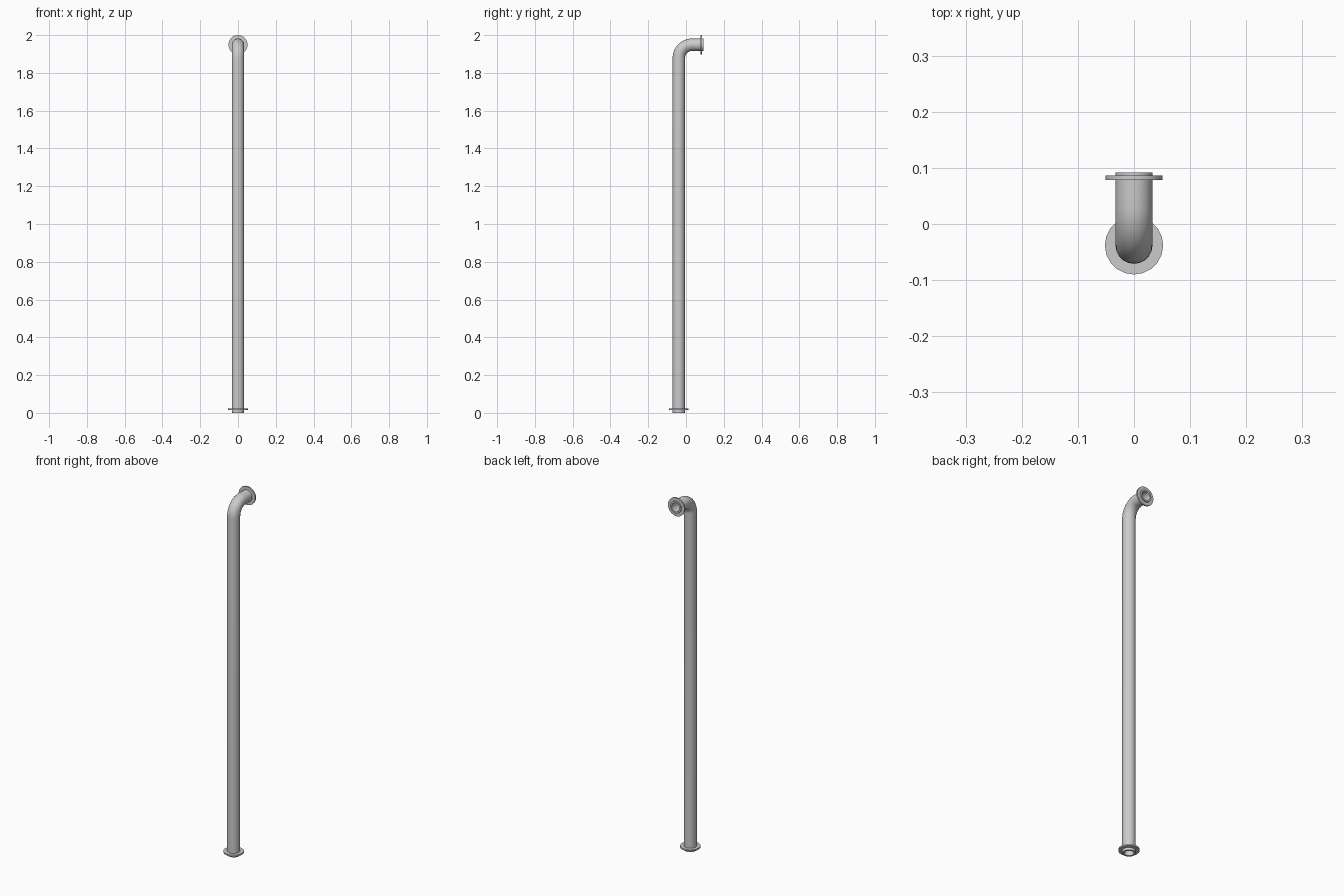
import bpy, bmesh, math
from mathutils import Vector

if "Cube" in bpy.data.objects:
    bpy.data.objects.remove(bpy.data.objects["Cube"])

SIDES = 20
PY, PZ = -0.038, 1.949      # axis of the upright, axis of the outlet
BEND = 0.07


def hollow_sweep(name, path, r_out, r_in):
    """Sweep a hollow ring along (y, z, tilt) stations lying in the yz plane."""
    bm = bmesh.new()

    def ring(y, z, tilt, r):
        side, out = Vector((1, 0, 0)), Vector((0, math.cos(tilt), -math.sin(tilt)))
        verts = []
        for i in range(SIDES):
            a = 2 * math.pi * i / SIDES
            verts.append(bm.verts.new(Vector((0, y, z)) + r * (math.cos(a) * side + math.sin(a) * out)))
        return verts

    # outer wall forward, inner wall back, closed into a loop
    rings = [ring(*p, r_out) for p in path] + [ring(*p, r_in) for p in reversed(path)]
    for k, a in enumerate(rings):
        b = rings[(k + 1) % len(rings)]
        for i in range(SIDES):
            j = (i + 1) % SIDES
            bm.faces.new((a[i], a[j], b[j], b[i]))
    bmesh.ops.recalc_face_normals(bm, faces=bm.faces)
    mesh = bpy.data.meshes.new(name)
    bm.to_mesh(mesh)
    bm.free()
    obj = bpy.data.objects.new(name, mesh)
    bpy.context.collection.objects.link(obj)
    bpy.ops.object.select_all(action='DESELECT')
    obj.select_set(True)
    bpy.context.view_layer.objects.active = obj
    bpy.ops.object.shade_smooth_by_angle(angle=math.radians(35))
    return obj


# Bent pipe: upright, quarter bend, short outlet towards the back
path = [(PY, 0, 0)]
for i in range(11):
    t = math.pi / 2 * i / 10
    path.append((PY + BEND * (1 - math.cos(t)), PZ - BEND + BEND * math.sin(t), t))
path.append((0.092, PZ, math.pi / 2))
hollow_sweep("pipe", path, 0.033, 0.024)

# Collars near both ends
hollow_sweep("base_flange", [(PY, 0.014, 0), (PY, 0.022, 0)], 0.052, 0.032)
hollow_sweep("outlet_flange", [(0.078, PZ, math.pi / 2), (0.086, PZ, math.pi / 2)], 0.051, 0.032)
